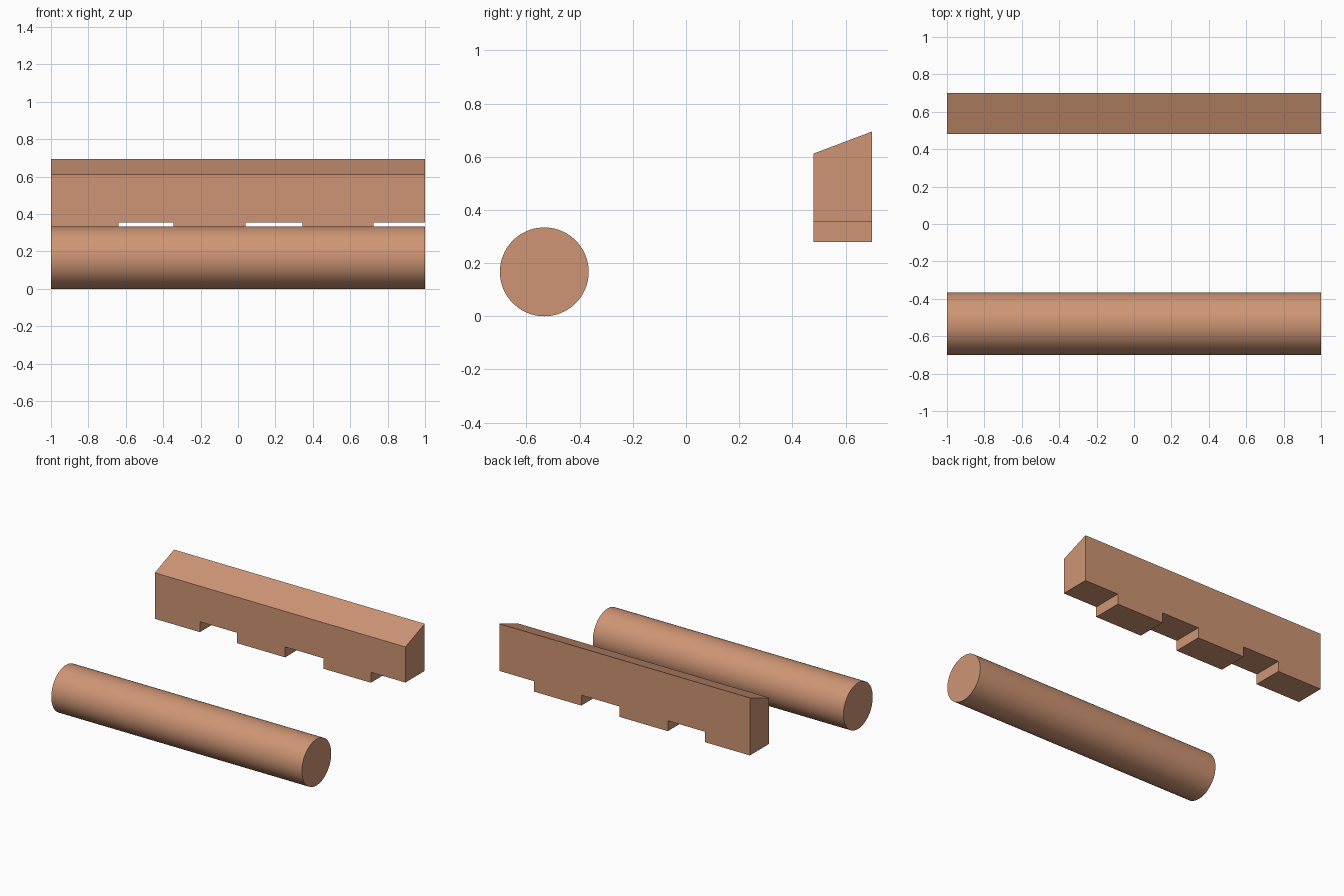
import bpy, bmesh, math

if "Cube" in bpy.data.objects:
    bpy.data.objects.remove(bpy.data.objects["Cube"])

clay = bpy.data.materials.new("clay_brown")
clay.diffuse_color = (0.62, 0.30, 0.175, 1)
clay.use_nodes = True
clay.node_tree.nodes["Principled BSDF"].inputs["Base Color"].default_value = clay.diffuse_color

# Round bar along x, resting on the ground
R = 0.167
bpy.ops.mesh.primitive_cylinder_add(vertices=96, radius=R, depth=2,
                                    location=(0, -0.70 + R, R),
                                    rotation=(0, math.pi / 2, 0))
bar = bpy.context.object
bar.name = "round_bar"
bar.data.materials.append(clay)
bpy.ops.object.transform_apply(location=False, rotation=True, scale=True)
bpy.ops.object.shade_smooth_by_angle(angle=math.radians(30))

# Notched beam: front outline with bottom notches, extruded in y, sloped top
Y0, Y1 = 0.48, 0.70
BOTTOM, NOTCH, TOP_FRONT, TOP_BACK = 0.28, 0.355, 0.612, 0.695
outline = [(-1, TOP_FRONT), (-1, BOTTOM)]
for a, b in ((-0.64, -0.345), (0.04, 0.345)):
    outline += [(a, BOTTOM), (a, NOTCH), (b, NOTCH), (b, BOTTOM)]
outline += [(0.724, BOTTOM), (0.724, NOTCH), (1, NOTCH), (1, TOP_FRONT)]

bm = bmesh.new()
front = bm.faces.new([bm.verts.new((x, Y0, z)) for x, z in outline])
ext = bmesh.ops.extrude_face_region(bm, geom=[front], use_keep_orig=True)
for v in ext["geom"]:
    if isinstance(v, bmesh.types.BMVert):
        v.co.y = Y1
        if v.co.z > 0.5:
            v.co.z = TOP_BACK
bmesh.ops.recalc_face_normals(bm, faces=bm.faces[:])
mesh = bpy.data.meshes.new("notched_beam")
bm.to_mesh(mesh)
bm.free()
mesh.materials.append(clay)
beam = bpy.data.objects.new("notched_beam", mesh)
bpy.context.collection.objects.link(beam)
